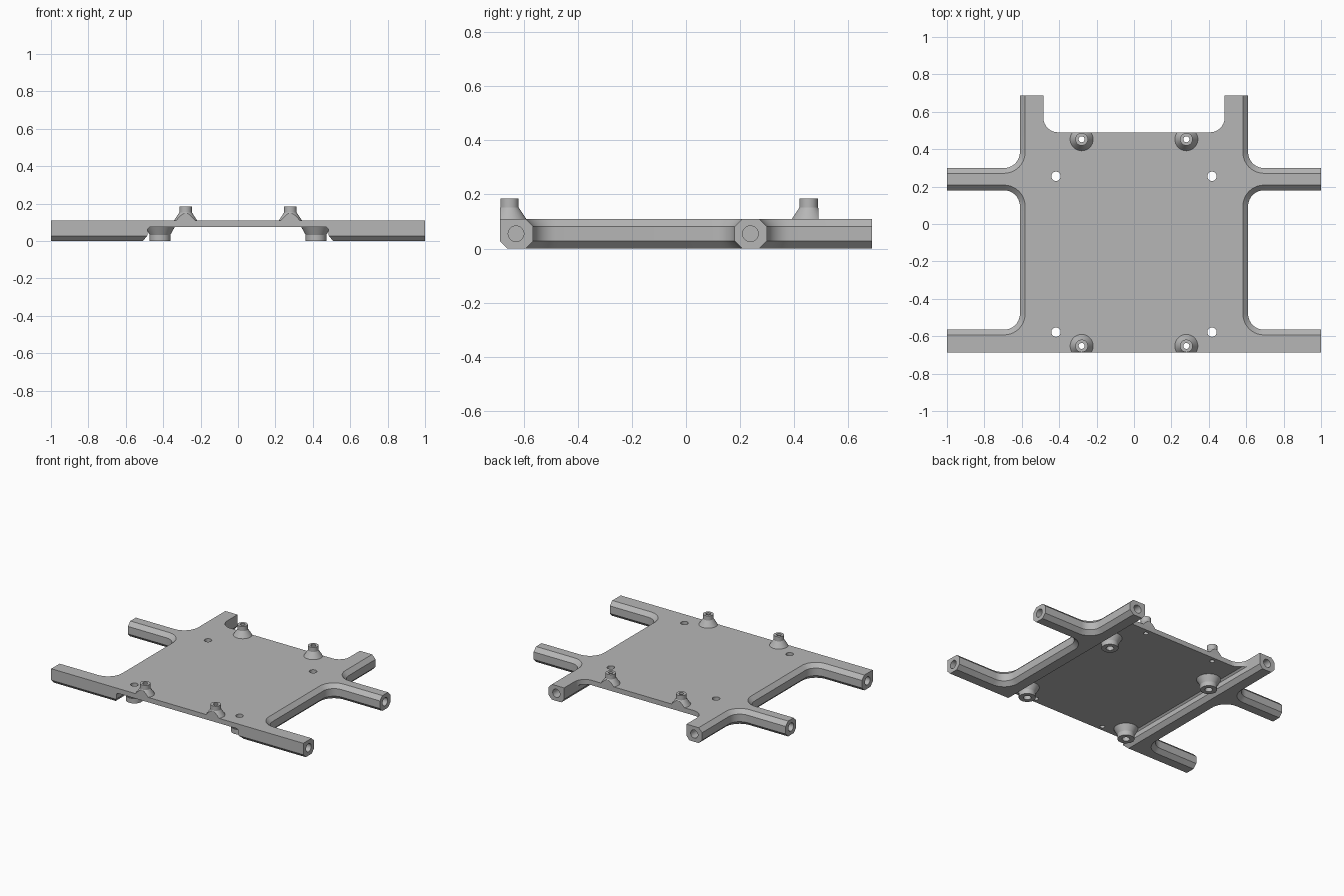
import bpy, bmesh
from math import sin, cos, radians, pi
from mathutils import Matrix, Vector

default = bpy.data.objects.get("Cube")
if default:
    bpy.data.objects.remove(default)

# Single plastic colour
grey = bpy.data.materials.new("plain grey")
grey.use_nodes = True
colour = (0.47, 0.47, 0.47, 1)
grey.diffuse_color = colour
grey.node_tree.nodes["Principled BSDF"].inputs["Base Color"].default_value = colour

TOP, PLATE, BEVEL = 0.11, 0.075, 0.028     # heights and edge chamfer
FRONT, BACK, RAIL = -0.688, 0.688, 0.61    # extents and outer rail face
FILLET = 0.085


def finish(name, bm):
    bmesh.ops.recalc_face_normals(bm, faces=bm.faces[:])
    mesh = bpy.data.meshes.new(name)
    bm.to_mesh(mesh)
    bm.free()
    mesh.materials.append(grey)
    obj = bpy.data.objects.new(name, mesh)
    bpy.context.collection.objects.link(obj)
    return obj


def activate(obj):
    bpy.ops.object.select_all(action='DESELECT')
    obj.select_set(True)
    bpy.context.view_layer.objects.active = obj


def smooth(obj):
    activate(obj)
    bpy.ops.object.shade_smooth_by_angle(angle=radians(25))


def arc(cx, cy, r, start, end, steps=10):
    angles = [radians(start + (end - start) * i / steps) for i in range(steps + 1)]
    return [(cx + r * cos(a), cy + r * sin(a)) for a in angles]


def loft(bm, rings):
    """Skin closed rings of points and cap both ends."""
    loops = [[bm.verts.new(p) for p in ring] for ring in rings]
    n = len(loops[0])
    for a, b in zip(loops, loops[1:]):
        for i in range(n):
            j = (i + 1) % n
            bm.faces.new((a[i], a[j], b[j], b[i]))
    bm.faces.new(loops[0])
    bm.faces.new(loops[-1])


def outline(inset, front_inset):
    """Plan of the frame, with the chamfered edges moved inward."""
    cx, r = RAIL + FILLET, FILLET + inset
    half = [(1, FRONT + front_inset), (1, -0.565 - inset)]
    half += arc(cx, -0.565 + FILLET, r, 270, 180)
    half += arc(cx, 0.18 - FILLET, r, 180, 90)
    half += [(1, 0.18 + inset), (1, 0.299 - inset)]
    half += arc(cx, 0.299 + FILLET, r, 270, 180)
    half += [(RAIL - inset, BACK), (0.485, BACK)]
    half += arc(0.405, 0.57, 0.08, 0, -90)
    return half + [(-x, y) for x, y in reversed(half)]


# Frame: plate, rails and arms in one chamfered solid
bm = bmesh.new()
levels = [(0, BEVEL, BEVEL), (BEVEL, 0, 0), (TOP - BEVEL, 0, 0), (TOP, BEVEL, 0)]
loft(bm, [[(x, y, z) for x, y in outline(i, f)] for z, i, f in levels])
frame = finish("frame", bm)

# Underside channel between the two rails
bm = bmesh.new()
side = [(0.516, -0.01), (0.484, 0.03), (0.484, 0.064), (0.473, PLATE)]
section = side + [(-x, z) for x, z in reversed(side)]
loft(bm, [[(x, y, z) for x, z in section] for y in (-1, 1)])
channel = finish("channel_cutter", bm)

# Bores in the arm and rail ends, and holes through the plate
bm = bmesh.new()


def bore(centre, radius, depth, axis='Z'):
    turn = {'X': Matrix.Rotation(pi / 2, 4, 'Y'), 'Y': Matrix.Rotation(pi / 2, 4, 'X'),
            'Z': Matrix.Identity(4)}[axis]
    bmesh.ops.create_cone(bm, cap_ends=True, segments=32, radius1=radius, radius2=radius,
                          depth=depth, matrix=Matrix.Translation(centre) @ turn)


UPPER = [(s * 0.28, y) for s in (-1, 1) for y in (-0.652, 0.453)]
LOWER = [(s * 0.417, y) for s in (-1, 1) for y in (-0.578, 0.255)]
for s in (-1, 1):
    for y in (-0.628, 0.238):
        bore((s, y, 0.055), 0.029, 0.5, 'X')
    bore((s * 0.547, BACK, 0.055), 0.029, 0.5, 'Y')
for x, y in UPPER:
    bore((x, y, 0.09), 0.016, 0.1)
for x, y in LOWER:
    bore((x, y, 0.09), 0.025, 0.3)
holes = finish("hole_cutter", bm)

for cutter in (channel, holes):
    cutter.hide_render = True
    mod = frame.modifiers.new("cut", 'BOOLEAN')
    mod.operation, mod.solver, mod.object = 'DIFFERENCE', 'EXACT', cutter
    activate(frame)
    bpy.ops.object.modifier_apply(modifier=mod.name)
    bpy.data.objects.remove(cutter)
smooth(frame)


def standoff(name, x, y, profile, trim=None):
    """Hollow turned post, optionally sliced flat at a given y."""
    bm = bmesh.new()
    n = 32
    rings = [[bm.verts.new((x + r * cos(2 * pi * i / n), y + r * sin(2 * pi * i / n), z))
              for i in range(n)] for r, z in profile]
    for a, b in zip(rings, rings[1:] + rings[:1]):
        for i in range(n):
            j = (i + 1) % n
            bm.faces.new((a[i], a[j], b[j], b[i]))
    if trim is not None:
        normal = Vector((0, 1 if trim > y else -1, 0))
        bmesh.ops.bisect_plane(bm, geom=bm.verts[:] + bm.edges[:] + bm.faces[:],
                               plane_co=(0, trim, 0), plane_no=normal, clear_outer=True)
        bmesh.ops.holes_fill(bm, edges=[e for e in bm.edges if e.is_boundary], sides=0)
    smooth(finish(name, bm))


# Upper posts, flush with the front and back edges of the plate
for x, y in UPPER:
    name = f"upper_post_{'front' if y < 0 else 'back'}_{'left' if x > 0 else 'right'}"
    standoff(name, x, y, [(0.016, TOP - 0.002), (0.063, TOP - 0.002), (0.034, 0.152),
                          (0.034, 0.185), (0.016, 0.185)], FRONT if y < 0 else 0.49)

# Lower posts under the plate holes
for x, y in LOWER:
    name = f"lower_post_{'front' if y < 0 else 'back'}_{'left' if x > 0 else 'right'}"
    standoff(name, x, y, [(0.025, 0), (0.055, 0), (0.055, 0.032),
                          (0.08, PLATE + 0.002), (0.025, PLATE + 0.002)])
